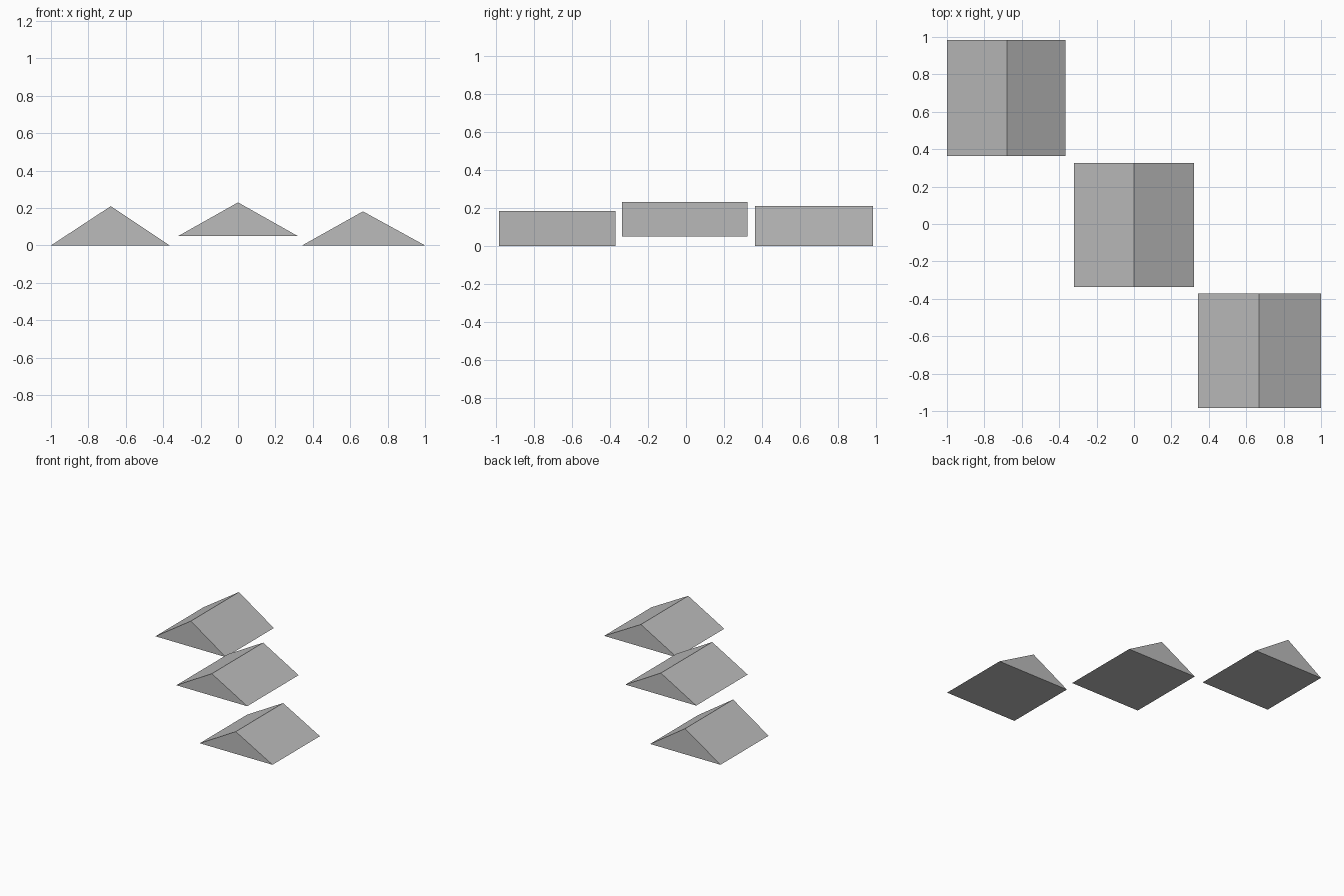
import bpy
import bmesh

cube = bpy.data.objects.get("Cube")
if cube:
    bpy.data.objects.remove(cube, do_unlink=True)

grey = bpy.data.materials.new("plain_grey")
grey.use_nodes = True
colour = (0.5, 0.5, 0.5, 1)
grey.diffuse_color = colour
grey.node_tree.nodes["Principled BSDF"].inputs["Base Color"].default_value = colour


def roof_prism(name, left, ridge, right, front, back, bottom, top):
    """Triangular gable profile extruded from front to back."""
    bm = bmesh.new()
    profile = [(left, bottom), (right, bottom), (ridge, top)]
    face = bm.faces.new([bm.verts.new((x, front, z)) for x, z in profile])
    ext = bmesh.ops.extrude_face_region(bm, geom=[face], use_keep_orig=True)
    moved = [g for g in ext["geom"] if isinstance(g, bmesh.types.BMVert)]
    bmesh.ops.translate(bm, verts=moved, vec=(0, back - front, 0))
    bmesh.ops.recalc_face_normals(bm, faces=bm.faces)
    mesh = bpy.data.meshes.new(name)
    bm.to_mesh(mesh)
    bm.free()
    mesh.materials.append(grey)
    obj = bpy.data.objects.new(name, mesh)
    bpy.context.collection.objects.link(obj)
    return obj


# Three gabled roofs stepping diagonally, the middle one raised
roof_prism("back_roof", -1.0, -0.68, -0.365, 0.363, 0.983, 0, 0.21)
roof_prism("middle_roof", -0.32, 0.0, 0.32, -0.338, 0.325, 0.05, 0.23)
roof_prism("front_roof", 0.343, 0.668, 1.0, -0.983, -0.372, 0, 0.182)
